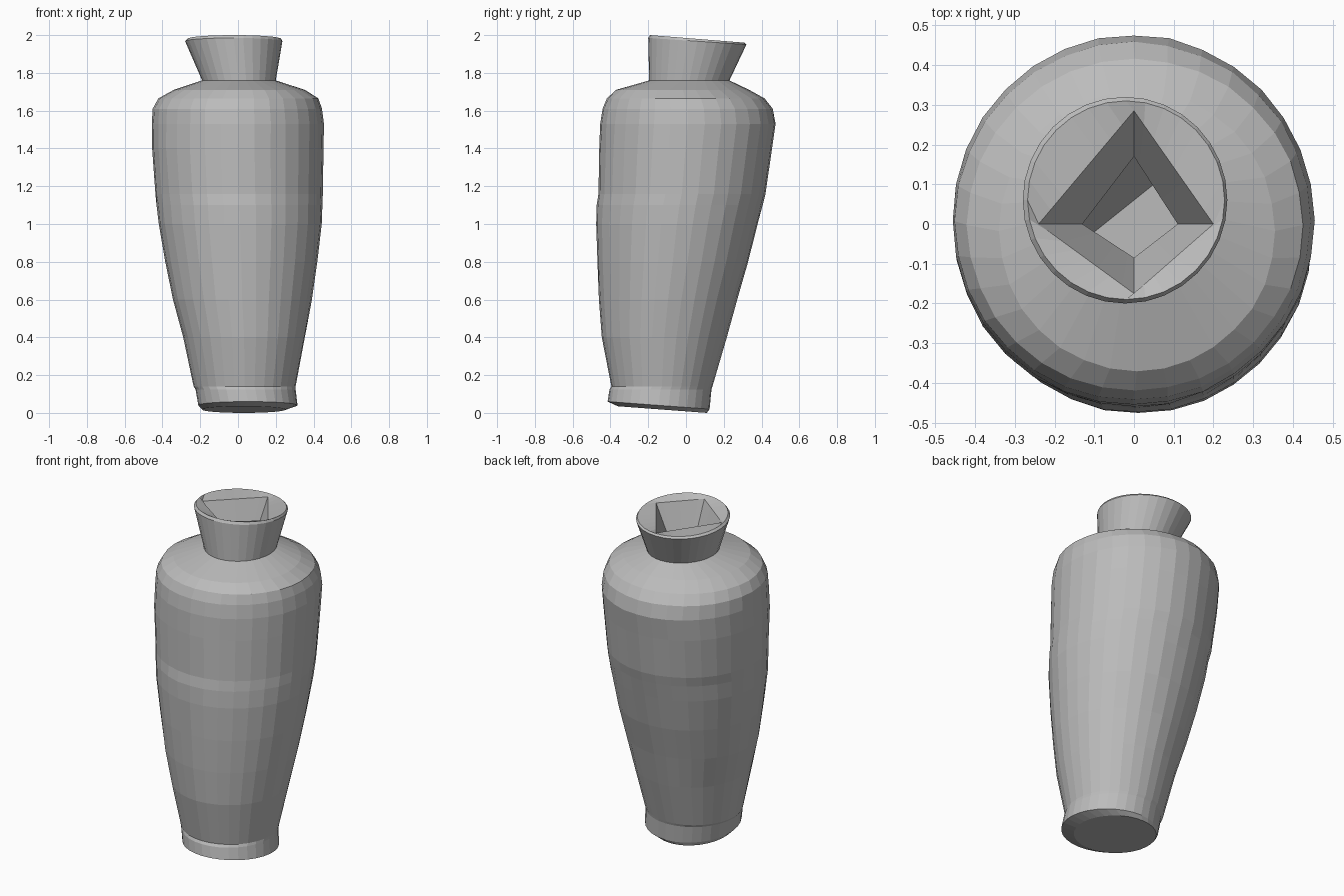
import bpy
import bmesh
import math
import random

SIDES = 32
random.seed(4)

if "Cube" in bpy.data.objects:
    bpy.data.objects.remove(bpy.data.objects["Cube"], do_unlink=True)


def make_material(name, colour):
    mat = bpy.data.materials.new(name)
    mat.use_nodes = True
    mat.diffuse_color = colour
    mat.node_tree.nodes["Principled BSDF"].inputs["Base Color"].default_value = colour
    return mat


def round_ring(bm, z, left, right, front, back, drop=0, rough=0.0):
    """Oval ring between four extents; drop lowers it from front to back."""
    verts = []
    for i in range(SIDES):
        angle = math.tau * i / SIDES
        swell = 1 + random.uniform(-rough, rough)
        x = (left + right) / 2 + (right - left) / 2 * math.cos(angle) * swell
        y = (front + back) / 2 + (back - front) / 2 * math.sin(angle) * swell
        slope = drop * (math.sin(angle) + 1) / 2
        verts.append(bm.verts.new((x, y, z - slope)))
    return verts


def diamond_ring(bm, z, centre, left, right, front, back, drop=0):
    """Four-cornered ring with as many points as the round rings."""
    cx, cy = centre
    corners = [(right, cy), (cx, back), (left, cy), (cx, front)]
    quarter = SIDES // 4
    verts = []
    for i in range(SIDES):
        a = corners[i // quarter]
        b = corners[(i // quarter + 1) % 4]
        t = (i % quarter) / quarter
        x = a[0] + (b[0] - a[0]) * t
        y = a[1] + (b[1] - a[1]) * t
        slope = drop * (y - front) / (back - front)
        verts.append(bm.verts.new((x, y, z - slope)))
    return verts


def loft(bm, rings):
    for low, high in zip(rings, rings[1:]):
        for i in range(SIDES):
            j = (i + 1) % SIDES
            bm.faces.new((low[i], low[j], high[j], high[i]))


def finish(bm, name, mat):
    bmesh.ops.recalc_face_normals(bm, faces=bm.faces)
    mesh = bpy.data.meshes.new(name)
    bm.to_mesh(mesh)
    bm.free()
    mesh.materials.append(mat)
    obj = bpy.data.objects.new(name, mesh)
    bpy.context.collection.objects.link(obj)
    return obj


clay = make_material("grey clay", (0.5, 0.5, 0.5, 1))
bm = bmesh.new()

# Outer skin: height, left, right, front, back, drop
foot = [
    (.035, -.19, .25, -.36, .11, .035),
    (.06, -.21, .315, -.415, .125, .04),
    (.125, -.225, .305, -.405, .135),
    (.14, -.235, .305, -.395, .14),
]
body = [
    (.4, -.29, .355, -.445, .215),
    (.6, -.345, .39, -.46, .27),
    (.8, -.385, .42, -.47, .33),
    (1, -.42, .442, -.476, .38),
    (1.1, -.43, .447, -.474, .405),
    (1.16, -.438, .448, -.464, .42),
    (1.4, -.456, .453, -.46, .455),
    (1.53, -.456, .455, -.456, .475),
    (1.61, -.45, .445, -.443, .458),
    (1.665, -.42, .425, -.42, .415),
    (1.71, -.34, .355, -.37, .335),
]
neck = [
    (1.76, -.19, .2, -.195, .23),
    (1.985, -.28, .235, -.2, .32, .035),
    (2, -.268, .228, -.19, .31, .04),
]
outer = [round_ring(bm, *row) for row in foot]
outer += [round_ring(bm, *row, rough=.004) for row in body]
outer += [round_ring(bm, *row) for row in neck]

# Four-sided mouth and hollow inside
inner = [
    diamond_ring(bm, 1.98, (0, 0), -.24, .2, -.175, .285, .03),
    diamond_ring(bm, 1.77, (0, 0), -.13, .11, -.085, .17),
    diamond_ring(bm, 1.12, (0, 0), -.39, .4, -.43, .37),
    diamond_ring(bm, .13, (.05, -.1), -.2, .28, -.35, .1),
]
loft(bm, outer + inner)

# Underside and inner floor
bm.faces.new(outer[0])
bm.faces.new(inner[-1])
finish(bm, "vase", clay)
